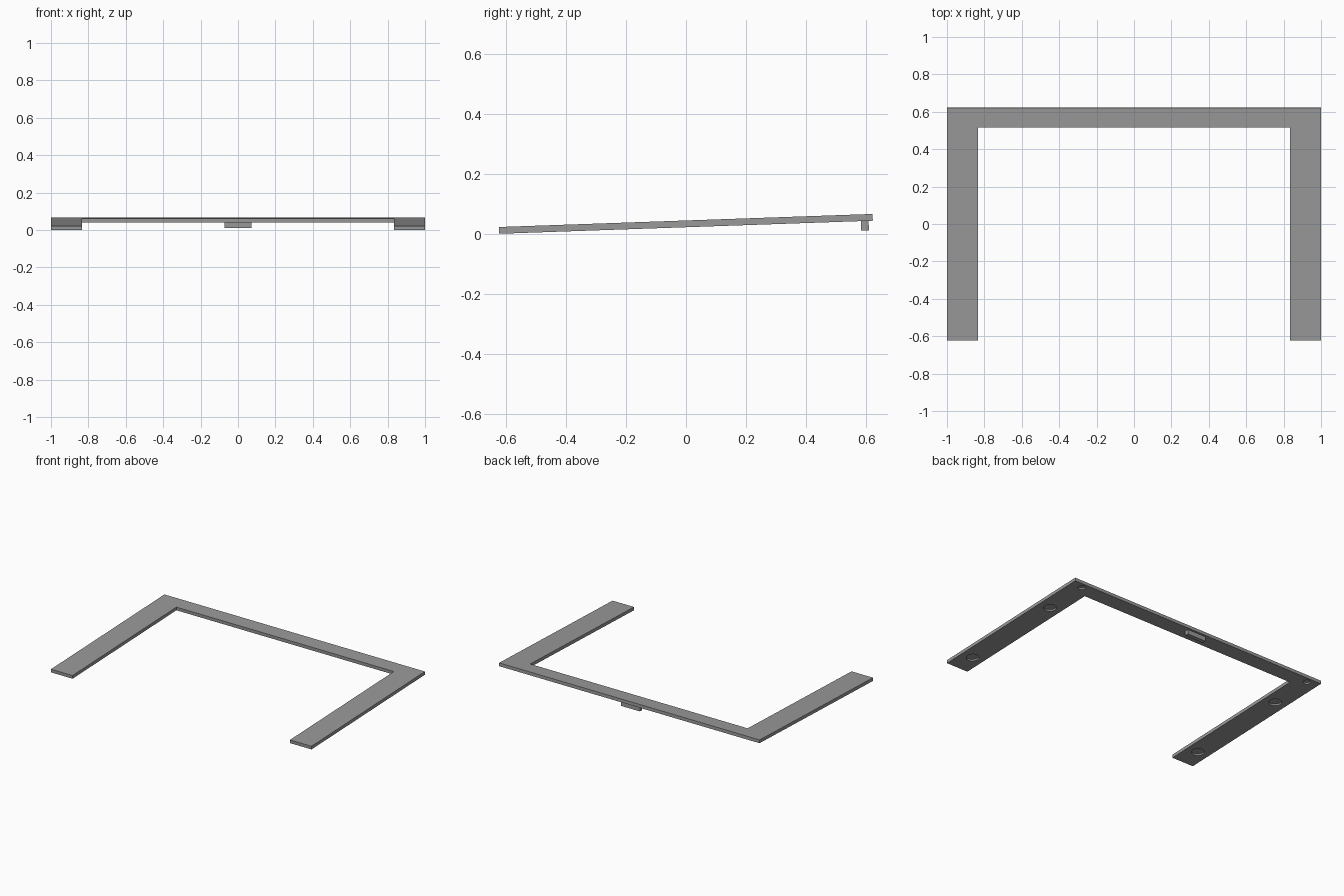
import bpy, bmesh, math
from mathutils import Matrix

if "Cube" in bpy.data.objects:
    bpy.data.objects.remove(bpy.data.objects["Cube"])

TILT = math.radians(2)
LENGTH, THICK = 1.245, 0.0225
# Local frame: y runs back from the front edge, z up from the underside
FRAME = Matrix.Translation((0, -0.622, 0)) @ Matrix.Rotation(TILT, 4, 'X')

grey = bpy.data.materials.new("grey")
grey.diffuse_color = (0.32, 0.32, 0.32, 1)
grey.use_nodes = True
grey.node_tree.nodes["Principled BSDF"].inputs["Base Color"].default_value = grey.diffuse_color


def add_object(name, bm):
    bmesh.ops.recalc_face_normals(bm, faces=bm.faces[:])
    mesh = bpy.data.meshes.new(name)
    bm.to_mesh(mesh)
    bm.free()
    mesh.materials.append(grey)
    obj = bpy.data.objects.new(name, mesh)
    obj.matrix_world = FRAME
    bpy.context.collection.objects.link(obj)
    return obj


# Flat U-shaped frame, extruded from its outline
bm = bmesh.new()
half = [(0.835, 0.0), (1.0, 0.0), (1.0, LENGTH)]
inner = (0.835, 1.14)
outline = [inner] + half + [(-x, y) for x, y in reversed(half)] + [(-inner[0], inner[1])]
face = bm.faces.new([bm.verts.new((x, y, 0)) for x, y in outline])
top = bmesh.ops.extrude_face_region(bm, geom=[face])
bmesh.ops.translate(bm, vec=(0, 0, THICK),
                    verts=[g for g in top["geom"] if isinstance(g, bmesh.types.BMVert)])
frame = add_object("u_frame", bm)

# Blind round recesses in the underside: y, radius, depth
bm = bmesh.new()
for y, radius, depth in [(0.15, 0.04, 0.011), (0.90, 0.04, 0.011), (1.207, 0.023, 0.011)]:
    for side in (-1, 1):
        bmesh.ops.create_cone(bm, cap_ends=True, segments=32, radius1=radius, radius2=radius,
                              depth=2 * depth, matrix=Matrix.Translation((side * 0.917, y, 0)))
cutter = add_object("recess_cutter", bm)
cutter.hide_render = True
cutter.hide_viewport = True
cut = frame.modifiers.new("recesses", 'BOOLEAN')
cut.operation = 'DIFFERENCE'
cut.solver = 'EXACT'
cut.object = cutter

# Small tab hanging below the back bar
bm = bmesh.new()
bmesh.ops.create_cube(bm, size=1, matrix=Matrix.Translation((0, 1.218, -0.016))
                      @ Matrix.Diagonal((0.144, 0.026, 0.032, 1)))
add_object("rear_tab", bm)
